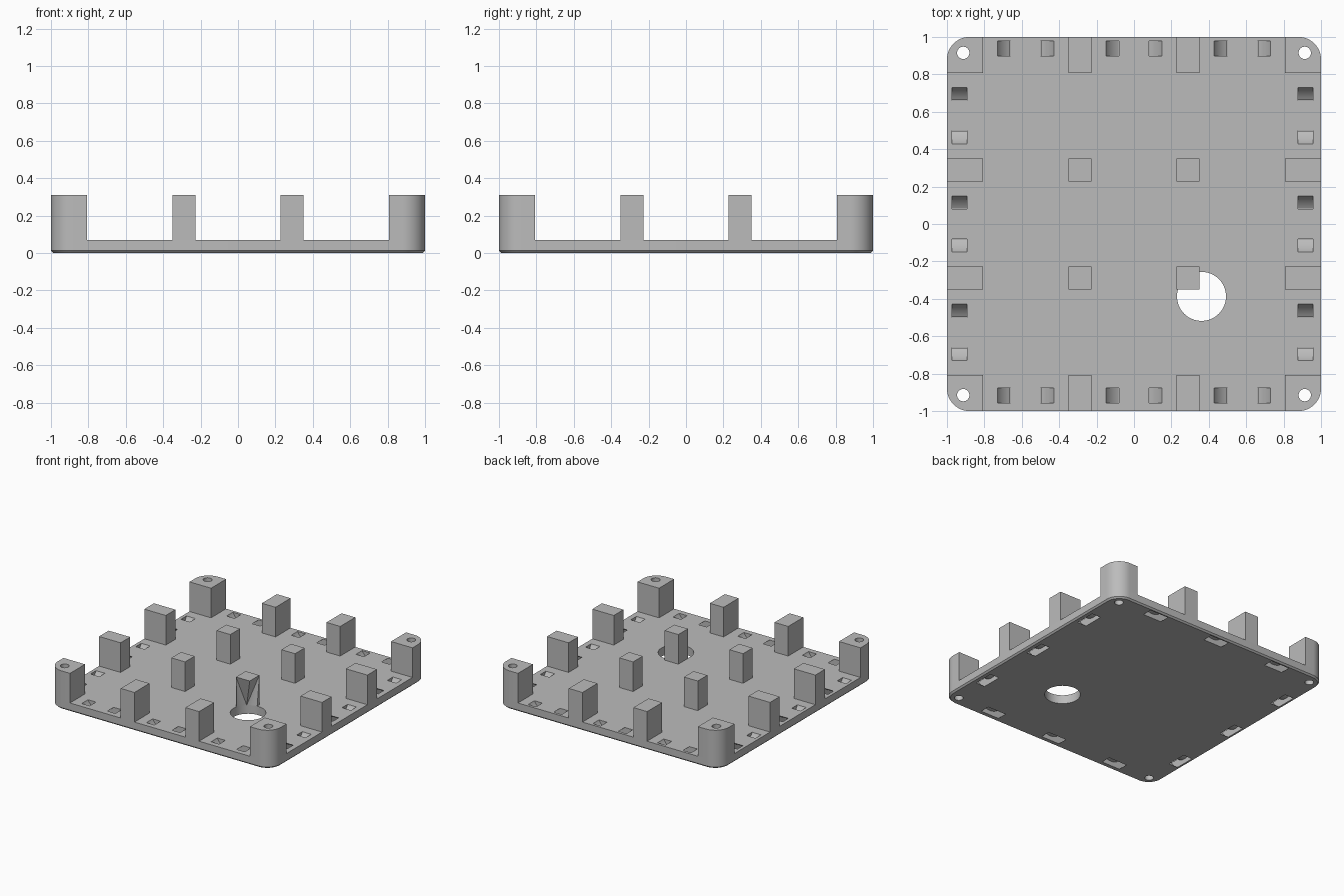
import bpy, bmesh, math
from mathutils import Matrix, Vector

if "Cube" in bpy.data.objects:
    bpy.data.objects.remove(bpy.data.objects["Cube"])

grey = bpy.data.materials.new("plain grey")
grey.use_nodes = True
COLOUR = (0.5, 0.5, 0.5, 1)
grey.diffuse_color = COLOUR
grey.node_tree.nodes["Principled BSDF"].inputs["Base Color"].default_value = COLOUR

BASE, TOP = 0.07, 0.31      # plate top, post top
INNER = 0.807               # inner face of the rim posts
GRID = 0.29                 # post grid offset
HALF = 0.0615               # half a post's width
RADIUS = 0.12               # rounded plate corner
HOLE = Vector((0.361, -0.387))
HOLE_R = 0.131


def finish(name, bm):
    bmesh.ops.recalc_face_normals(bm, faces=bm.faces)
    mesh = bpy.data.meshes.new(name)
    bm.to_mesh(mesh)
    bm.free()
    mesh.materials.append(grey)
    ob = bpy.data.objects.new(name, mesh)
    bpy.context.collection.objects.link(ob)
    return ob


def loft(bm, rings):
    """Join equal rings of points into a closed solid."""
    rows = [[bm.verts.new(p) for p in ring] for ring in rings]
    n = len(rows[0])
    for low, high in zip(rows, rows[1:]):
        for i in range(n):
            j = (i + 1) % n
            bm.faces.new((low[i], low[j], high[j], high[i]))
    bm.faces.new(rows[0][::-1])
    bm.faces.new(rows[-1])


def prism(bm, outline, z0, z1):
    loft(bm, [[(x, y, z) for x, y in outline] for z in (z0, z1)])


def arc(cx, cy, r, start, end, steps):
    angles = [math.radians(start + (end - start) * i / steps) for i in range(steps + 1)]
    return [(cx + r * math.cos(a), cy + r * math.sin(a)) for a in angles]


def rounded_square(half, r):
    c = half - r
    corners = ((c, c), (-c, c), (-c, -c), (c, -c))
    return [p for i, (x, y) in enumerate(corners)
            for p in arc(x, y, r, 90 * i, 90 * i + 90, 12)]


def box_outline(x0, x1, y0, y1):
    return [(x0, y0), (x1, y0), (x1, y1), (x0, y1)]


def cut(ob, cutter):
    """Subtract the cutter and keep the result as plain mesh."""
    mod = ob.modifiers.new("cut", "BOOLEAN")
    mod.operation, mod.solver, mod.object = "DIFFERENCE", "EXACT", cutter
    graph = bpy.context.evaluated_depsgraph_get()
    mesh = bpy.data.meshes.new_from_object(ob.evaluated_get(graph))
    ob.modifiers.clear()
    ob.data = mesh


# Base plate with a small bottom chamfer
bm = bmesh.new()
CH = 0.012
layers = ((1 - CH, RADIUS - CH, 0), (1, RADIUS, CH), (1, RADIUS, BASE))
loft(bm, [[(x, y, z) for x, y in rounded_square(h, r)] for h, r, z in layers])
plate = finish("base_plate", bm)
parts = [plate]

# Curved tie channels, three along each side
bm = bmesh.new()
ring = arc(0, 0.15, 0.171, -165, -15, 32) + arc(0, 0.15, 0.113, -15, -165, 32)
sides = ((0, 0.917), (90, 0.917), (180, 0.938), (270, 0.933))
for angle, dist in sides:
    turn = Matrix.Rotation(math.radians(angle), 3, "Z")
    for u in (-0.58, 0, 0.58):
        loft(bm, [[turn @ Vector((u + x, -dist + d, z)) for x, z in ring]
                  for d in (-0.04, 0.04)])
channels = finish("channel_cutter", bm)

# Large round opening and four screw holes
bm = bmesh.new()
prism(bm, arc(HOLE.x, HOLE.y, HOLE_R, 0, 354.375, 63), -0.1, 0.2)
for sx in (-1, 1):
    for sy in (-1, 1):
        prism(bm, arc(sx * 0.913, sy * 0.915, 0.033, 0, 348.75, 31), -0.1, 0.5)
holes = finish("hole_cutter", bm)
cut(plate, channels)
cut(plate, holes)

# Corner posts with rounded outer corners
c = 1 - RADIUS
outline = [(INNER, INNER), (1, INNER)] + arc(c, c, RADIUS, 0, 90, 12) + [(INNER, 1)]
for ydir, sy in (("front", -1), ("back", 1)):
    for xdir, sx in (("right", -1), ("left", 1)):
        bm = bmesh.new()
        prism(bm, [(x * sx, y * sy) for x, y in outline], BASE, TOP)
        post = finish(f"corner_post_{ydir}_{xdir}", bm)
        cut(post, holes)
        parts.append(post)

# Rim posts, two on each side
for side, angle in (("front", 0), ("left", 90), ("back", 180), ("right", 270)):
    turn = Matrix.Rotation(math.radians(angle), 2)
    for n, u in enumerate((-GRID, GRID)):
        bm = bmesh.new()
        prism(bm, [turn @ Vector(p) for p in box_outline(u - HALF, u + HALF, -1, -INNER)],
              BASE, TOP)
        parts.append(finish(f"{side}_rim_post_{n + 1}", bm))

# Plain inner posts
for name, x, y in (("front_right", -GRID, -GRID), ("back_right", -GRID, GRID),
                   ("back_left", GRID, GRID)):
    bm = bmesh.new()
    prism(bm, box_outline(x - HALF, x + HALF, y - HALF, y + HALF), BASE, TOP)
    parts.append(finish("inner_post_" + name, bm))

# Inner post beside the opening: its foot follows the rim and tapers out to a square top
x0, x1, y0, y1 = GRID - HALF, GRID + HALF, -GRID - HALF, -GRID + HALF
a0 = 180 - math.degrees(math.asin((y0 - HOLE.y) / HOLE_R))
a1 = math.degrees(math.acos((x1 - HOLE.x) / HOLE_R))
bm = bmesh.new()
tl, tc, tr, tb = [bm.verts.new((x, y, TOP)) for x, y in box_outline(x0, x1, y0, y1)]
foot = [bm.verts.new((x, y, BASE)) for x, y in arc(HOLE.x, HOLE.y, HOLE_R, a0, a1, 12)]
bl, br, bb = [bm.verts.new((x, y, BASE)) for x, y in ((x0, y0), (x1, y1), (x0, y1))]
mid = foot[6]
for face in ((tl, tc, tr, tb), (tl, tb, bb, bl), (tb, tr, br, bb),
             (tl, bl, foot[0]), (tr, foot[-1], br),
             (tl, mid, tc), (tc, mid, tr), [bl] + foot + [br, bb]):
    bm.faces.new(face)
for i in range(12):
    bm.faces.new((tl if i < 6 else tr, foot[i], foot[i + 1]))
parts.append(finish("inner_post_front_left", bm))

for cutter in (channels, holes):
    bpy.data.objects.remove(cutter)

# Smooth curved walls, crisp edges
bpy.ops.object.select_all(action="DESELECT")
for ob in parts:
    ob.select_set(True)
bpy.context.view_layer.objects.active = plate
bpy.ops.object.shade_smooth_by_angle(angle=math.radians(30))
